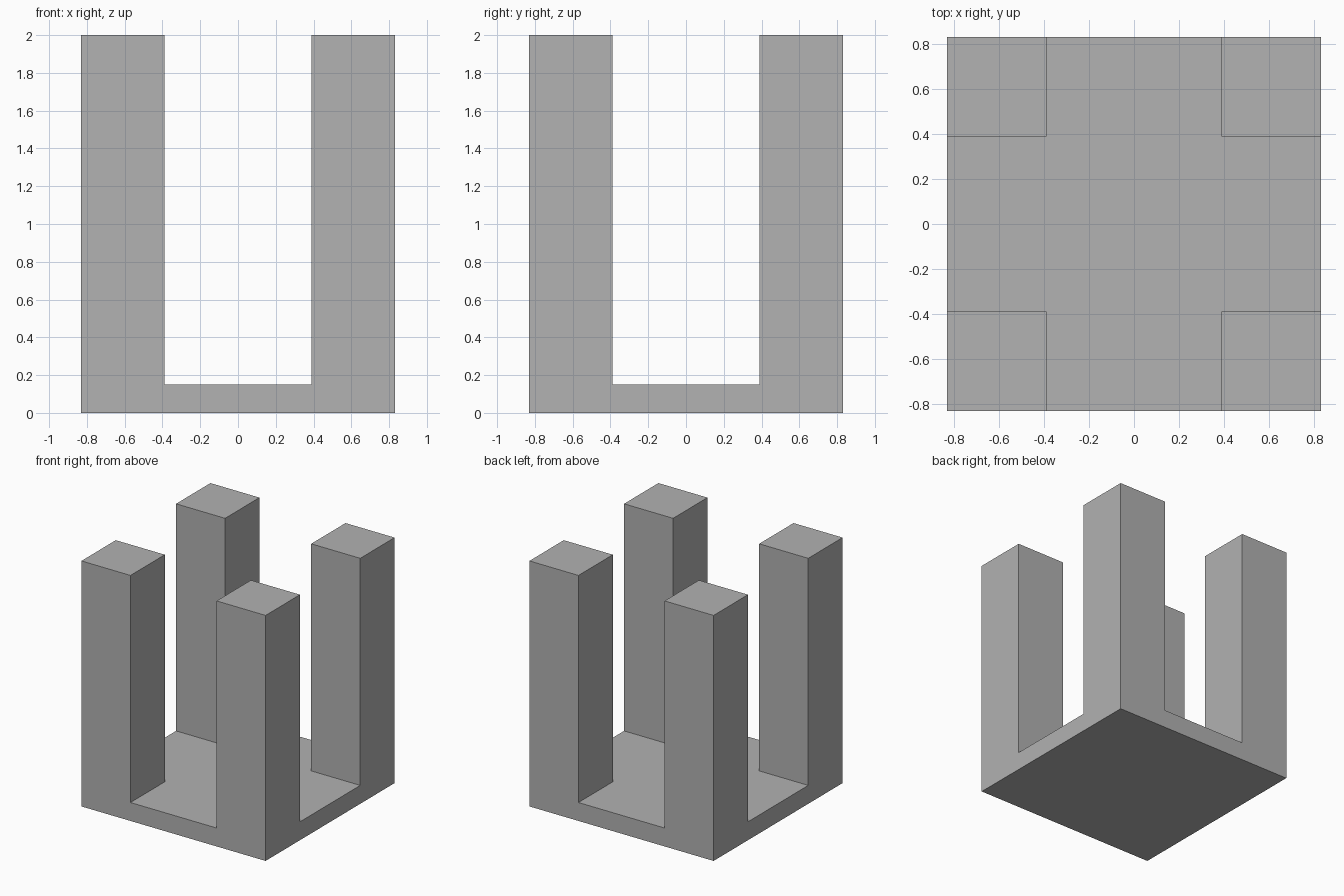
import bpy
import bmesh

OUTER, INNER = 0.83, 0.388      # half width of the block, half width of the gap
BASE_TOP, HEIGHT = 0.15, 2.0

cube = bpy.data.objects.get("Cube")
if cube:
    bpy.data.objects.remove(cube, do_unlink=True)

# Single grey material
grey = bpy.data.materials.new("mid_grey")
grey.use_nodes = True
colour = (0.445, 0.445, 0.445, 1)
grey.diffuse_color = colour
grey.node_tree.nodes["Principled BSDF"].inputs["Base Color"].default_value = colour


def snap(v):
    return (OUTER if abs(v) > 0.6 else INNER) * (1 if v > 0 else -1)


# Base plate: three by three sheet thickened up from the ground
bm = bmesh.new()
bmesh.ops.create_grid(bm, x_segments=3, y_segments=3, size=1)
for v in bm.verts:
    v.co.x, v.co.y = snap(v.co.x), snap(v.co.y)
ext = bmesh.ops.extrude_face_region(bm, geom=bm.faces[:], use_keep_orig=True)
top_verts = [g for g in ext["geom"] if isinstance(g, bmesh.types.BMVert)]
top_faces = [g for g in ext["geom"] if isinstance(g, bmesh.types.BMFace)]
bmesh.ops.translate(bm, verts=top_verts, vec=(0, 0, BASE_TOP))

# Corner posts: raise the four corner cells
corners = []
for f in top_faces:
    c = f.calc_center_median()
    if abs(c.x) > INNER and abs(c.y) > INNER and c.z > BASE_TOP * 0.9:
        corners.append(f)
posts = bmesh.ops.extrude_discrete_faces(bm, faces=corners)["faces"]
for f in posts:
    for v in f.verts:
        v.co.z = HEIGHT

# Clean closed solid with plain flat sides
bmesh.ops.remove_doubles(bm, verts=bm.verts[:], dist=0.0001)
bmesh.ops.recalc_face_normals(bm, faces=bm.faces[:])
bmesh.ops.dissolve_limit(bm, angle_limit=0.01, verts=bm.verts[:], edges=bm.edges[:])

mesh = bpy.data.meshes.new("base_with_corner_posts")
bm.to_mesh(mesh)
bm.free()
mesh.materials.append(grey)
obj = bpy.data.objects.new("base_with_corner_posts", mesh)
bpy.context.collection.objects.link(obj)
